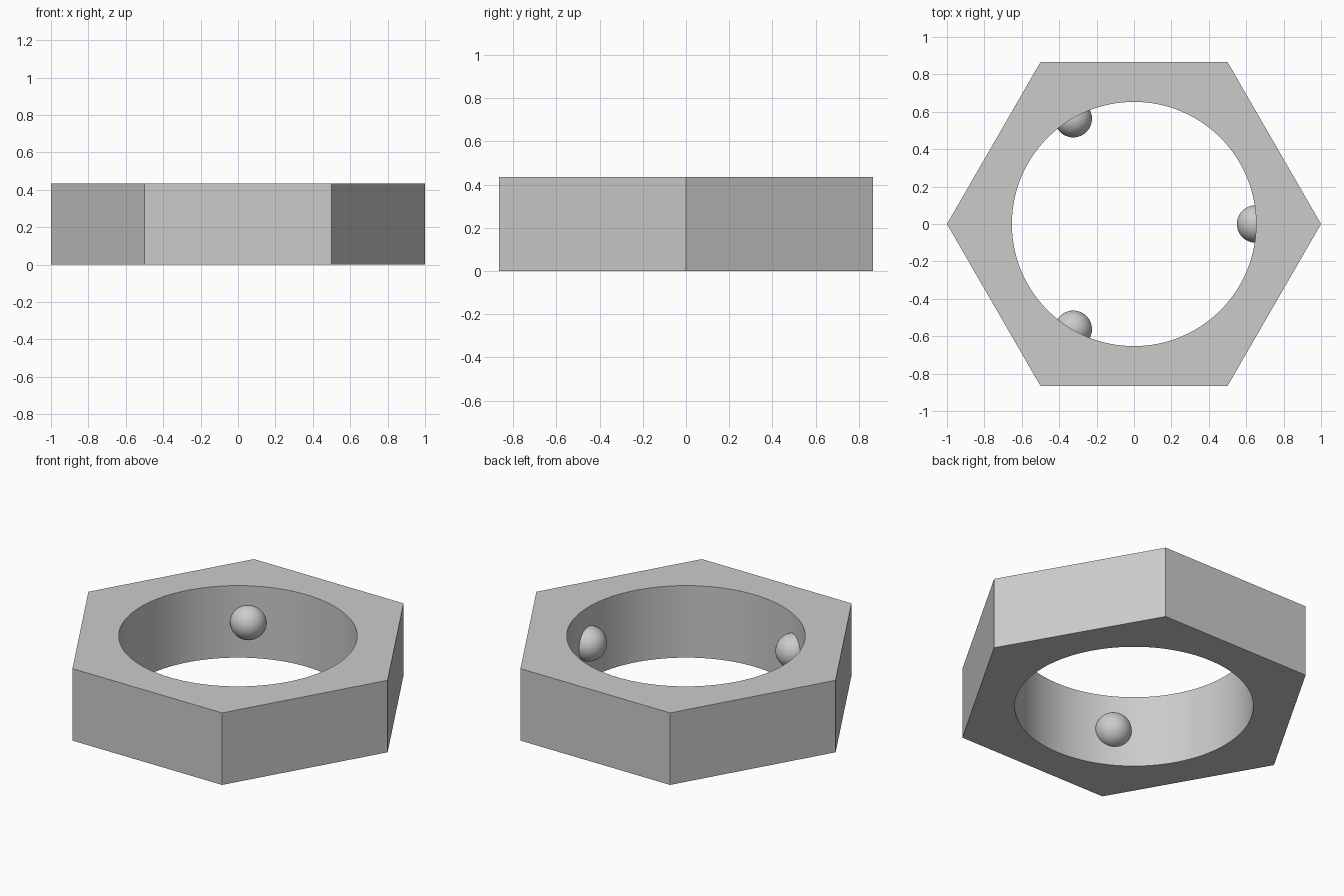
import bpy
from math import cos, sin, radians

cube = bpy.data.objects.get("Cube")
if cube:
    bpy.data.objects.remove(cube, do_unlink=True)

HEIGHT = 0.435
HOLE_RADIUS = 0.653
BALL_RADIUS = 0.1
BALL_RING = 0.65

# Single plain grey
grey = bpy.data.materials.new("light_grey")
grey.use_nodes = True
colour = (0.6, 0.6, 0.6, 1)
grey.diffuse_color = colour
bsdf = next(n for n in grey.node_tree.nodes if n.type == "BSDF_PRINCIPLED")
bsdf.inputs["Base Color"].default_value = colour


def prism(name, sides, radius, depth, turn=0):
    bpy.ops.mesh.primitive_cylinder_add(
        vertices=sides, radius=radius, depth=depth,
        location=(0, 0, HEIGHT / 2), rotation=(0, 0, radians(turn)))
    obj = bpy.context.object
    obj.name = name
    obj.data.materials.append(grey)
    return obj


# Round cutter for the bore
cutter = prism("bore_cutter", 128, HOLE_RADIUS, HEIGHT * 2)
cutter.hide_render = True

# Hexagonal ring with corners on the x axis
ring = prism("hexagonal_ring", 6, 1, HEIGHT, turn=30)
bore = ring.modifiers.new("bore", "BOOLEAN")
bore.operation = "DIFFERENCE"
bore.solver = "EXACT"
bore.object = cutter
bpy.ops.object.modifier_apply(modifier=bore.name)
bpy.data.objects.remove(cutter, do_unlink=True)
bpy.ops.object.shade_smooth_by_angle(angle=radians(30))

# Three balls set halfway into the bore wall
for i in range(3):
    angle = radians(120 * i)
    bpy.ops.mesh.primitive_uv_sphere_add(
        segments=48, ring_count=24, radius=BALL_RADIUS,
        location=(BALL_RING * cos(angle), BALL_RING * sin(angle), HEIGHT / 2))
    ball = bpy.context.object
    ball.name = f"grip_ball_{i + 1}"
    ball.data.materials.append(grey)
    bpy.ops.object.shade_smooth()
